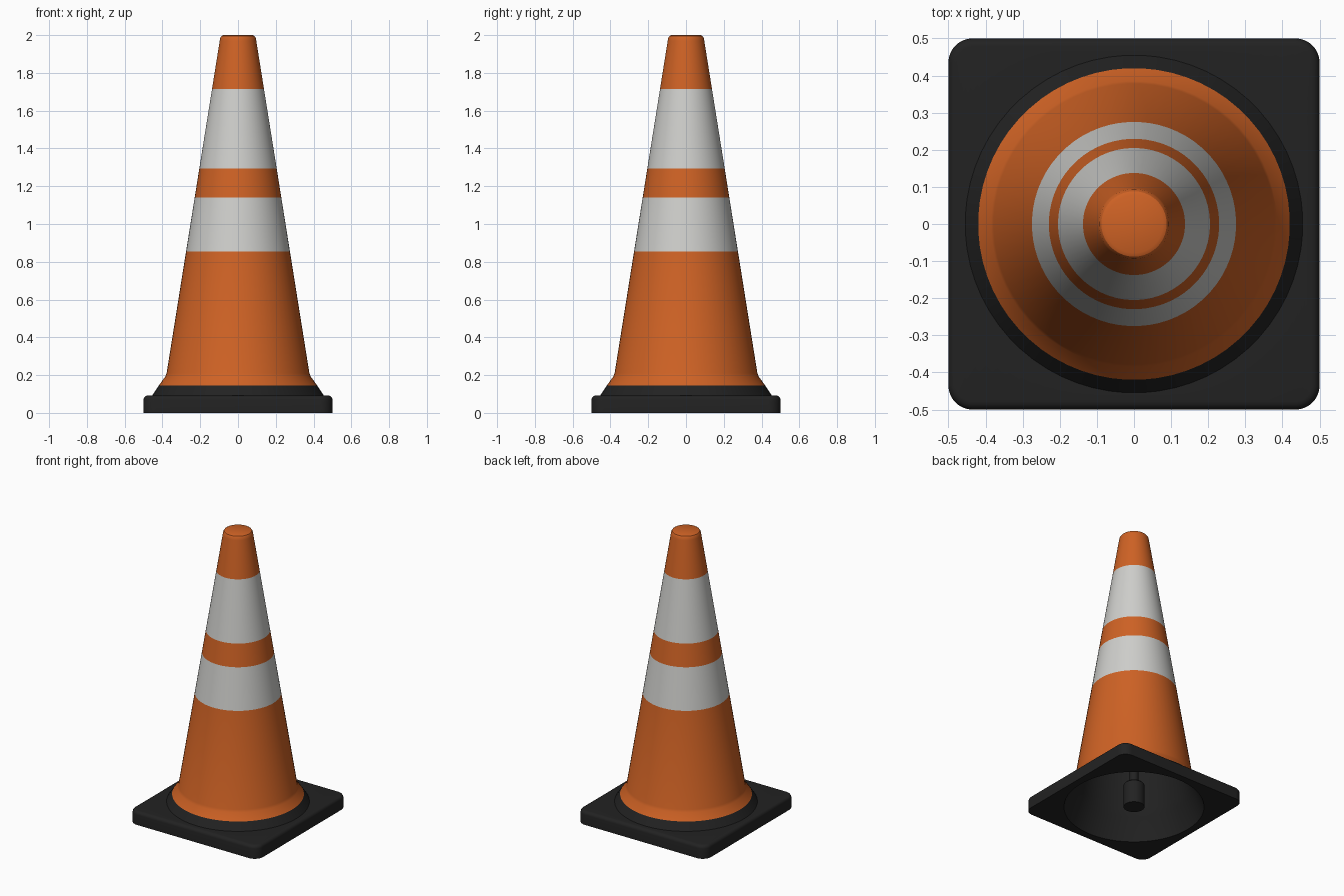
import bpy, bmesh, math

if "Cube" in bpy.data.objects:
    bpy.data.objects.remove(bpy.data.objects["Cube"])

N = 64  # points in every ring


def material(name, rgb):
    m = bpy.data.materials.new(name)
    m.diffuse_color = (*rgb, 1.0)
    m.use_nodes = True
    m.node_tree.nodes["Principled BSDF"].inputs["Base Color"].default_value = m.diffuse_color
    return m


orange = material("orange plastic", (0.62, 0.122, 0.018))
white = material("reflective white", (0.62, 0.62, 0.60))
black = material("black rubber", (0.016, 0.016, 0.016))


def circle(r, z):
    return [(r * math.cos((i + 0.5) * math.tau / N),
             r * math.sin((i + 0.5) * math.tau / N), z) for i in range(N)]


def rounded_square(half, corner, z):
    pts, per = [], N // 4
    for q, (sx, sy) in enumerate([(1, 1), (-1, 1), (-1, -1), (1, -1)]):
        for k in range(per):
            a = (q + k / (per - 1)) * math.pi / 2
            pts.append((sx * (half - corner) + corner * math.cos(a),
                        sy * (half - corner) + corner * math.sin(a), z))
    return pts


def loft(name, rings, mats, cap_start=False, cap_end=False, rule=None):
    """Skin consecutive rings; rule picks a material from face height."""
    bm = bmesh.new()
    loops = [[bm.verts.new(p) for p in ring] for ring in rings]
    for a, b in zip(loops, loops[1:]):
        for i in range(N):
            j = (i + 1) % N
            bm.faces.new((a[i], a[j], b[j], b[i]))
    if cap_start:
        bm.faces.new(loops[0][::-1])
    if cap_end:
        bm.faces.new(loops[-1])
    if rule:
        for f in bm.faces:
            f.material_index = rule(f.calc_center_median().z)
    me = bpy.data.meshes.new(name)
    bm.to_mesh(me)
    bm.free()
    for m in mats:
        me.materials.append(m)
    ob = bpy.data.objects.new(name, me)
    bpy.context.collection.objects.link(ob)
    bpy.ops.object.select_all(action='DESELECT')
    ob.select_set(True)
    bpy.context.view_layer.objects.active = ob
    bpy.ops.object.shade_smooth_by_angle(angle=math.radians(32))
    return ob


def cone_radius(z):
    return 0.38 - 0.16 * (z - 0.2)


# Rubber base: hollow lining, underside, rounded slab, sloping collar
base = [circle(0.08, 1.97), circle(0.363, 0.2), circle(0.39, 0.15), circle(0.45, 0.0),
        rounded_square(0.5, 0.065, 0.0), rounded_square(0.5, 0.065, 0.07)]
for k in range(1, 5):  # rounded top edge
    a = k * math.pi / 8
    inset = 0.022 * (1 - math.cos(a))
    base.append(rounded_square(0.5 - inset, 0.065 - inset, 0.07 + 0.022 * math.sin(a)))
base += [circle(0.455, 0.092), circle(0.42, 0.145)]
loft("rubber_base", base, [black], cap_start=True)

# Cone body with flared foot, two white bands and a rounded tip
BANDS = [(0.855, 1.14), (1.295, 1.715)]
body = [circle(0.42, 0.145), circle(0.385, 0.193)]
body += [circle(cone_radius(z), z) for z in (0.21, 0.855, 1.14, 1.295, 1.715, 1.97)]
body += [circle(0.094, 1.985), circle(0.088, 1.995), circle(0.078, 2.0)]
loft("cone_body", body, [orange, white], cap_end=True,
     rule=lambda z: int(any(lo < z < hi for lo, hi in BANDS)))

# Central post hanging inside the hollow, with its thin rod
post = [circle(r, z) for r, z in
        [(0.067, 0.0), (0.067, 0.16), (0.055, 0.172), (0.028, 0.172), (0.028, 1.97)]]
loft("inner_post", post, [black], cap_start=True)
